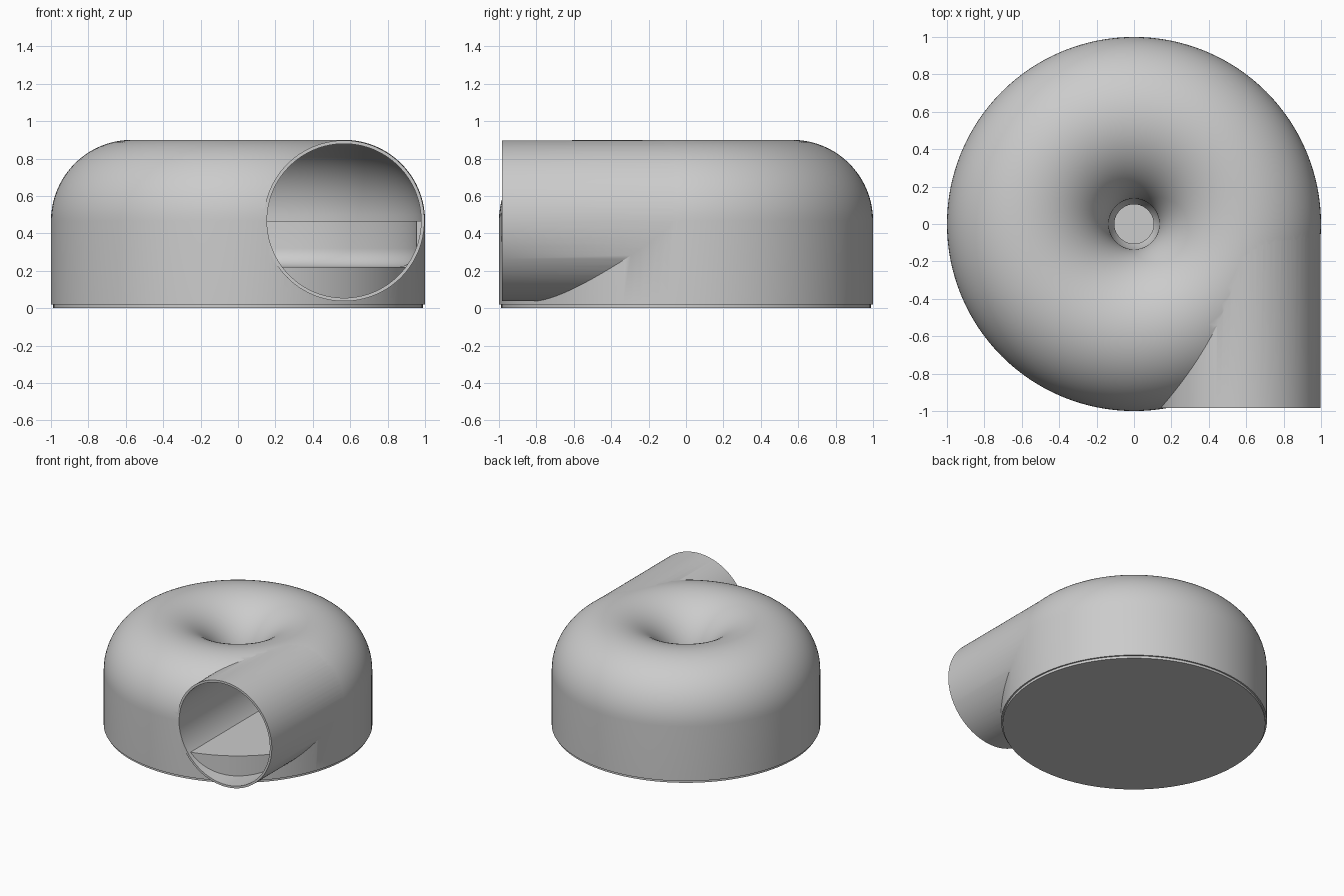
import bpy, bmesh, math
from mathutils import Matrix

if "Cube" in bpy.data.objects:
    bpy.data.objects.remove(bpy.data.objects["Cube"], do_unlink=True)

RING, MID, TUBE, BORE = 0.567, 0.467, 0.433, 0.413
FLOOR, MOUTH = 0.22, -0.985

grey = bpy.data.materials.new("plain grey")
grey.use_nodes = True
grey.diffuse_color = (0.6, 0.6, 0.6, 1)
grey.node_tree.nodes["Principled BSDF"].inputs["Base Color"].default_value = grey.diffuse_color


def finish(name, bm):
    bmesh.ops.recalc_face_normals(bm, faces=bm.faces)
    mesh = bpy.data.meshes.new(name)
    bm.to_mesh(mesh)
    bm.free()
    mesh.materials.append(grey)
    obj = bpy.data.objects.new(name, mesh)
    bpy.context.collection.objects.link(obj)
    return obj


def arc(cx, cz, r, start, end, n):
    angles = [math.radians(start + (end - start) * i / n) for i in range(n + 1)]
    return [(cx + r * math.cos(a), cz + r * math.sin(a)) for a in angles]


def revolve(name, profile, steps=128):
    """Turn a closed (radius, height) profile about the z axis."""
    bm = bmesh.new()
    verts = [bm.verts.new((r, 0, z)) for r, z in profile]
    edges = [bm.edges.new((verts[i - 1], v)) for i, v in enumerate(verts)]
    bmesh.ops.spin(bm, geom=verts + edges, axis=(0, 0, 1), cent=(0, 0, 0),
                   angle=math.tau, steps=steps)
    bmesh.ops.remove_doubles(bm, verts=bm.verts, dist=1e-5)
    return finish(name, bm)


def cylinder(name, r, length, matrix, segments=128):
    bm = bmesh.new()
    bmesh.ops.create_cone(bm, cap_ends=True, segments=segments, radius1=r,
                          radius2=r, depth=length, matrix=matrix)
    return finish(name, bm)


def along_y(name, r, y0, y1):
    place = Matrix.Translation((RING, (y0 + y1) / 2, MID)) @ Matrix.Rotation(math.pi / 2, 4, 'X')
    return cylinder(name, r, y1 - y0, place)


def upright(name, r, z0, z1):
    return cylinder(name, r, z1 - z0, Matrix.Translation((0, 0, (z0 + z1) / 2)))


def smooth(obj):
    bpy.ops.object.select_all(action='DESELECT')
    obj.select_set(True)
    bpy.context.view_layer.objects.active = obj
    bpy.ops.object.shade_smooth_by_angle(angle=math.radians(30))


def boolean(obj, other, operation):
    mod = obj.modifiers.new(operation.lower(), 'BOOLEAN')
    mod.object, mod.operation, mod.solver = other, operation, 'EXACT'
    bpy.context.view_layer.objects.active = obj
    bpy.ops.object.modifier_apply(modifier=mod.name)
    bpy.data.objects.remove(other, do_unlink=True)


# Round housing: half-ring roof, straight wall, filleted floor edge, inlet lip
profile = arc(RING, MID, TUBE, 180, 0, 40)
profile += [(1.0, 0.02), (0.85, 0.02)]
profile += arc(0.855, FLOOR + 0.1, 0.1, -90, 0, 8)
profile += [(0.955, MID)]
profile += arc(RING, MID, BORE, 0, 180, 40)
profile += [(0.12, 0.41), (0.105, 0.41)]
housing = revolve("housing", profile)

# Outlet pipe, joined to the housing and bored through
boolean(housing, along_y("outlet_pipe", TUBE - 0.003, MOUTH, 0.01), 'UNION')
boolean(housing, along_y("outlet_bore", BORE - 0.001, MOUTH - 0.1, 0.04), 'DIFFERENCE')
smooth(housing)

# Raised floor inside and the thin base plate under it
smooth(upright("floor", 0.985, 0.02, FLOOR))
smooth(upright("base_plate", 0.988, 0.0, 0.021))
